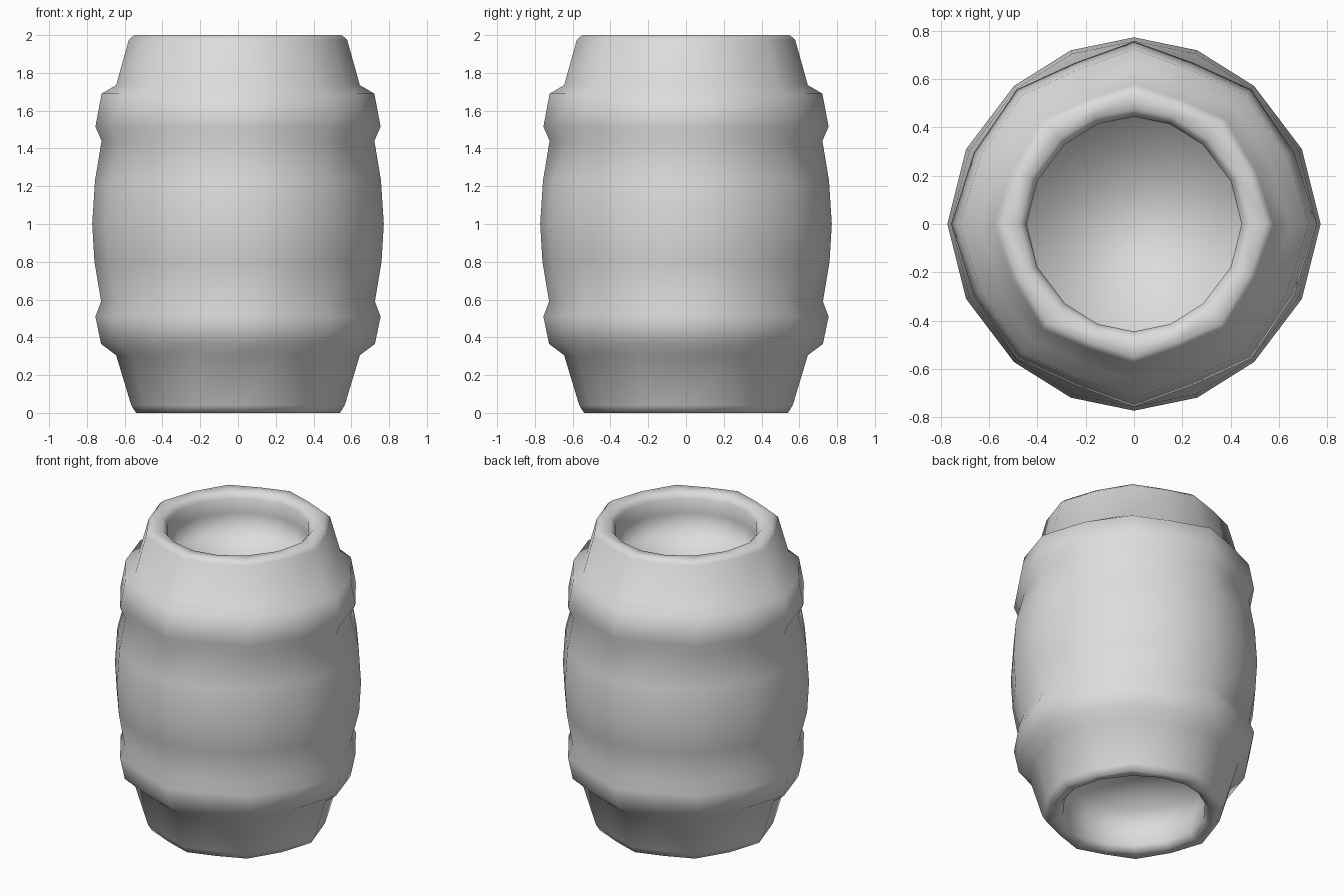
import bpy, bmesh, math

old = bpy.data.objects.get("Cube")
if old:
    bpy.data.objects.remove(old, do_unlink=True)

COLOUR = (0.72, 0.72, 0.72, 1)
grey = bpy.data.materials.new("light_grey")
grey.use_nodes = True
grey.diffuse_color = COLOUR
grey.node_tree.nodes["Principled BSDF"].inputs["Base Color"].default_value = COLOUR

# Sixteen slightly uneven corner directions, the same in every quadrant
quarter = [0, 24, 49, 70]
mirrored = [90, 110, 131, 156]
angles = [turn + a for turn in (0, 180) for a in quarter + mirrored]

# How far the corners at 24, 49 and 70 degrees are pulled in
ROUND = {24: 0.985, 49: 0.98, 70: 0.99}
HOOP = {24: 0.96, 49: 0.977, 70: 0.94}
RIM = {24: 0.955, 49: 0.995, 70: 0.95}

# Radius, height and corner style, from the bottom recess up to the top recess
profile = [
    (0.44, 0.28, ROUND), (0.45, 0.14, ROUND), (0.445, 0.04, ROUND),
    (0.475, 0.005, ROUND), (0.54, 0.00, RIM), (0.565, 0.04, RIM),
    (0.645, 0.305, RIM),
    (0.725, 0.365, HOOP), (0.755, 0.51, HOOP), (0.725, 0.59, HOOP),
    (0.76, 0.80, ROUND), (0.772, 1.00, ROUND), (0.757, 1.23, ROUND),
    (0.722, 1.44, HOOP), (0.755, 1.515, HOOP), (0.722, 1.69, HOOP),
    (0.645, 1.735, RIM), (0.578, 1.975, RIM), (0.55, 2.00, RIM),
    (0.475, 1.995, ROUND), (0.445, 1.96, ROUND), (0.45, 1.86, ROUND),
    (0.44, 1.72, ROUND),
]


def corner(radius, height, style, angle):
    fold = min(angle % 180, 180 - angle % 180)
    r = radius * style.get(fold, 1)
    a = math.radians(angle)
    return r * math.cos(a), r * math.sin(a), height


# Barrel shell: rings joined by quads, closed by the two recessed lids
bm = bmesh.new()
rings = [[bm.verts.new(corner(*p, a)) for a in angles] for p in profile]
count = len(angles)
for low, high in zip(rings, rings[1:]):
    for i in range(count):
        j = (i + 1) % count
        bm.faces.new((low[i], low[j], high[j], high[i]))
bm.faces.new(list(reversed(rings[0])))
bm.faces.new(rings[-1])
bmesh.ops.recalc_face_normals(bm, faces=bm.faces[:])
for face in bm.faces:
    face.smooth = True

mesh = bpy.data.meshes.new("barrel")
bm.to_mesh(mesh)
bm.free()
mesh.materials.append(grey)
barrel = bpy.data.objects.new("barrel", mesh)
bpy.context.collection.objects.link(barrel)
